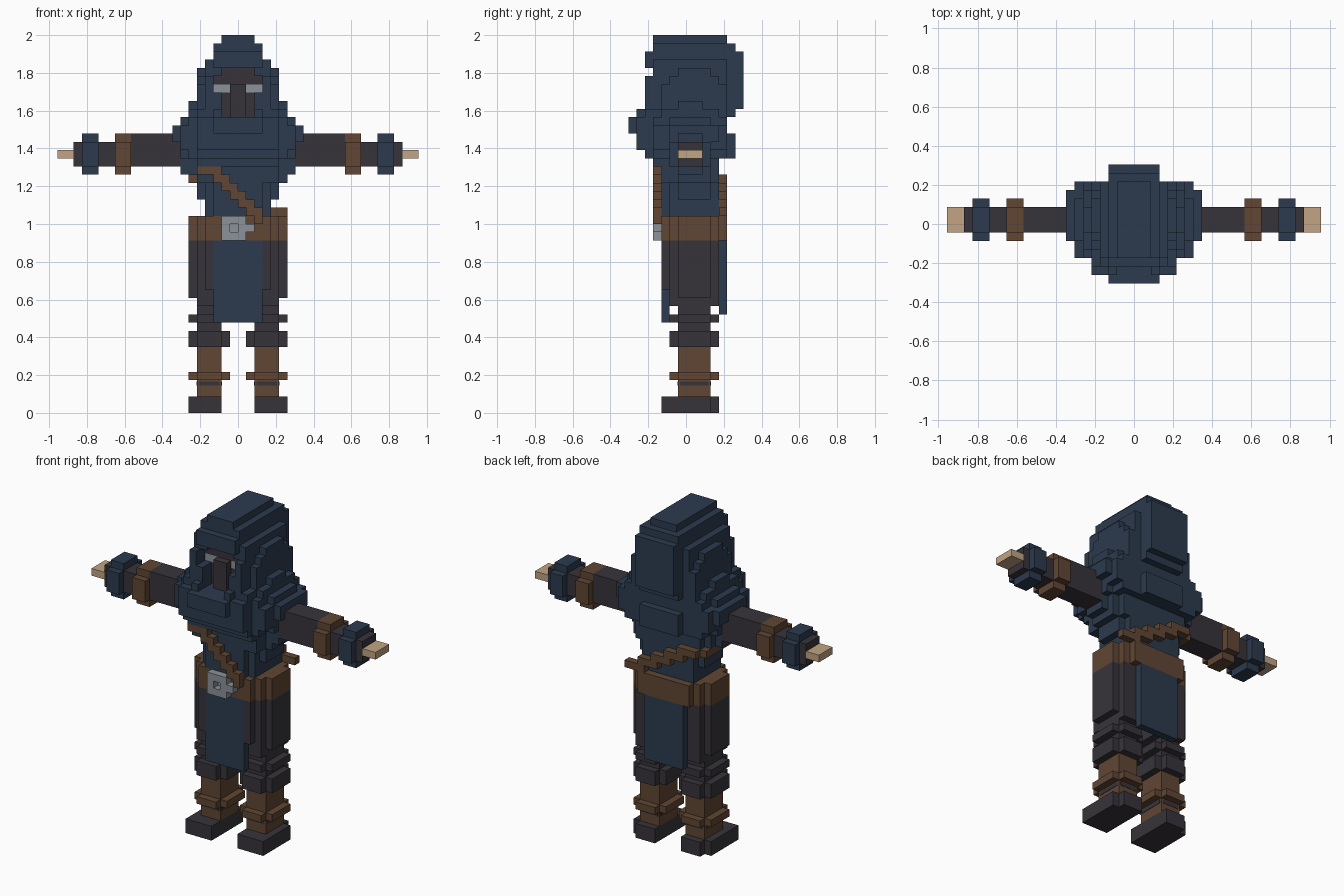
import bpy, bmesh
from mathutils import Vector

cube = bpy.data.objects.get("Cube")
if cube:
    bpy.data.objects.remove(cube)

U = 2 / 46          # block size
grid = {}           # occupied block -> part name
part_colour = {}


def material(name, rgb):
    m = bpy.data.materials.new(name)
    m.use_nodes = True
    m.diffuse_color = (*rgb, 1)
    bsdf = next(n for n in m.node_tree.nodes if n.type == 'BSDF_PRINCIPLED')
    bsdf.inputs["Base Color"].default_value = (*rgb, 1)
    bsdf.inputs["Roughness"].default_value = 0.9
    return m


BLUE = material("navy_cloth", (0.025, 0.043, 0.077))
DARK = material("charcoal_cloth", (0.038, 0.034, 0.042))
BROWN = material("brown_leather", (0.115, 0.061, 0.033))
STEEL = material("grey_steel", (0.26, 0.29, 0.32))
SKIN = material("tan_skin", (0.54, 0.37, 0.23))


def cells(x0, x1, y0, y1, z0, z1):
    return [(x, y, z) for x in range(x0, x1) for y in range(y0, y1) for z in range(z0, z1)]


def fill(name, colour, *boxes, mirror=False):
    """Fill blocks; mirrored parts become left_ (+x) and right_ (-x)."""
    for b in boxes:
        for x, y, z in cells(*b):
            if mirror:
                grid[(x, y, z)] = "left_" + name
                grid[(-1 - x, y, z)] = "right_" + name
            else:
                grid[(x, y, z)] = name
    for n in (["left_" + name, "right_" + name] if mirror else [name]):
        part_colour[n] = colour


def wide(name, colour, *boxes):
    """Boxes centred on x: half width, y0, y1, z0, z1."""
    fill(name, colour, *[(-h, h, *rest) for h, *rest in boxes])


def cross(x0, x1, y0, y1, z0, z1):
    """Ring with notched corners around a vertical limb."""
    return [(x0, x1, y0 + 1, y1 - 1, z0, z1), (x0 + 1, x1 - 1, y0, y1, z0, z1)]


# Feet and legs
fill("foot", DARK, (2, 6, -3, 3, 0, 2), (2, 5, 3, 4, 0, 2), mirror=True)
fill("boot", BROWN, (2, 5, -1, 3, 2, 8), *cross(1, 6, -2, 4, 4, 5), mirror=True)
fill("leg", DARK, *cross(1, 6, -2, 4, 8, 10), (2, 5, -1, 3, 10, 14),
     *cross(1, 6, -2, 4, 11, 12), (1, 5, -2, 4, 13, 14), mirror=True)
fill("thigh", DARK, (1, 6, -1, 3, 14, 21), (1, 5, -2, 4, 14, 21),
     (1, 4, -3, 4, 15, 21), mirror=True)
wide("hips", DARK, (1, -2, 4, 18, 21))

# Hanging cloth, front and back
wide("front_cloth", BLUE, (3, -3, -2, 11, 21))
wide("back_cloth", BLUE, (3, 4, 5, 12, 21))

# Torso, widening to the shoulders
wide("torso", BLUE, (3, -3, 4, 24, 31), (4, -2, 4, 24, 31), (5, -1, 3, 26, 31),
     (5, -3, 4, 28, 31), (6, -1, 3, 28, 31), (7, -1, 2, 29, 31), (5, -4, 4, 30, 31))

# Arms
fill("arm", DARK, (7, 13, -1, 2, 30, 34), (13, 20, -1, 2, 30, 33), mirror=True)
for ring, colour, x in (("arm_band", BROWN, 13), ("cuff", BLUE, 17)):
    fill(ring, colour, (x, x + 2, -2, 3, 30, 33), (x, x + 2, -1, 2, 29, 34), mirror=True)
fill("hand", SKIN, (20, 22, -1, 2, 31, 32), mirror=True)

# Draped collar
wide("collar", BLUE, (5, -5, 5, 31, 37), (6, -4, 5, 31, 36), (6, -3, 4, 36, 37),
     (6, -1, 2, 37, 38), (7, -4, 5, 32, 35), (7, -2, 3, 31, 36), (8, -2, 4, 33, 35),
     (5, -6, 0, 32, 36), (3, -6, 0, 36, 37), (3, -7, 0, 34, 36), (3, 0, 6, 31, 34))

# Hood, built as nested shells
wide("hood", BLUE, (2, -4, 5, 36, 46), (3, -4, 6, 36, 45), (3, -5, 0, 42, 44),
     (3, 0, 7, 37, 44), (4, -4, 5, 36, 43), (4, -5, 0, 36, 41),
     (5, -3, 5, 36, 40), (5, -2, 4, 40, 41), (5, -1, 3, 41, 42))

# Face opening, mask and eyes
for b in ((-2, 2, -8, -3, 36, 42), (-3, 3, -8, -3, 39, 41)):
    for c in cells(*b):
        grid.pop(c, None)
wide("mask", DARK, (2, -3, -2, 36, 42), (3, -3, -2, 39, 41), (1, -4, -3, 36, 40))
fill("eye", STEEL, (1, 3, -3, -2, 39, 40), mirror=True)

# Belt, shoulder strap and buckle
wide("belt", BROWN, (6, -1, 3, 21, 24), (5, -2, 4, 21, 24), (4, -3, 5, 21, 24))
for i in range(6):
    z = 29 - i
    x = -4 + i
    fill("strap", BROWN, (x, x + 2, -4, -3, z, z + 1))
fill("strap", BROWN, (-5, -2, -4, -3, 29, 30), (2, 3, -4, -3, 23, 24),
     (-6, -5, -2, 4, 28, 29))
for i in range(5):
    x = -5 + 2 * i
    fill("strap", BROWN, (x, x + 3, 4, 5, 28 - i, 29 - i))
fill("buckle", STEEL, (-2, 1, -4, -3, 21, 24), (1, 2, -4, -3, 22, 23))
del grid[(-1, -4, 22)]
grid[(-1, -3, 22)] = "buckle"

# Corner offsets of the six block faces, counter-clockwise from outside
FACES = []
for axis in range(3):
    a, b = (axis + 1) % 3, (axis + 2) % 3
    for side in (0, 1):
        corners = []
        for p, q in ((0, 0), (1, 0), (1, 1), (0, 1)):
            c = [0, 0, 0]
            c[axis], c[a], c[b] = side, p, q
            corners.append(c)
        normal = [0, 0, 0]
        normal[axis] = 2 * side - 1
        FACES.append((normal, corners if side else corners[::-1]))


def add_object(name, bm, mat):
    mesh = bpy.data.meshes.new(name)
    bm.to_mesh(mesh)
    bm.free()
    mesh.materials.append(mat)
    bpy.context.collection.objects.link(bpy.data.objects.new(name, mesh))


# Skin the outer sides of the blocks, one object per part
for name, colour in part_colour.items():
    bm = bmesh.new()
    verts = {}
    for cell in [c for c, n in grid.items() if n == name]:
        for normal, corners in FACES:
            if tuple(cell[i] + normal[i] for i in range(3)) in grid:
                continue
            ring = []
            for c in corners:
                k = tuple(cell[i] + c[i] for i in range(3))
                if k not in verts:
                    verts[k] = bm.verts.new(Vector(k) * U)
                ring.append(verts[k])
            bm.faces.new(ring)
    bmesh.ops.dissolve_limit(bm, angle_limit=0.01, verts=bm.verts[:], edges=bm.edges[:])
    add_object(name, bm, colour)

# Thin dark stripes around the boots
for side, sx in (("left", 1), ("right", -1)):
    bm = bmesh.new()
    for sizes in ((3.1, 3.5, 0.5), (2.5, 4.1, 0.5)):
        new = bmesh.ops.create_cube(bm, size=U)["verts"]
        bmesh.ops.scale(bm, vec=sizes, verts=new)
        bmesh.ops.translate(bm, vec=Vector((3.5 * sx, 1, 3.6)) * U, verts=new)
    add_object(side + "_boot_stripe", bm, DARK)
